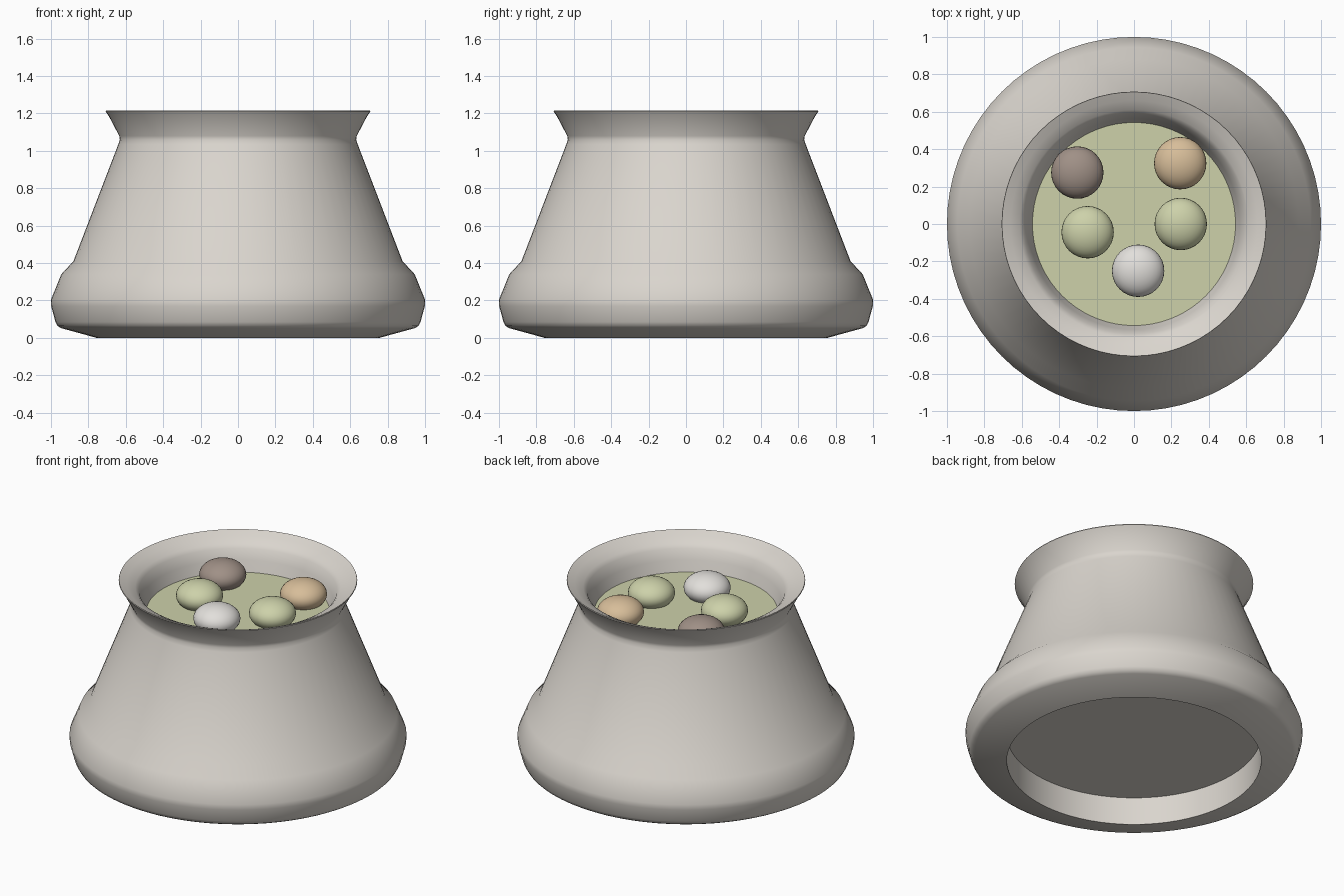
import bpy, bmesh, math

if "Cube" in bpy.data.objects:
    bpy.data.objects.remove(bpy.data.objects["Cube"])


def material(name, rgb):
    m = bpy.data.materials.new(name)
    m.diffuse_color = (*rgb, 1)
    m.use_nodes = True
    m.node_tree.nodes["Principled BSDF"].inputs["Base Color"].default_value = m.diffuse_color
    return m


stone = material("warm_grey", (0.70, 0.665, 0.615))
green = material("soup_green", (0.61, 0.64, 0.40))
brown = material("brown", (0.35, 0.28, 0.24))
tan = material("tan", (0.68, 0.51, 0.32))
white = material("off_white", (0.76, 0.74, 0.71))


def lathe(name, profile, mat, segs=72, angle=50):
    """Spin an (r, z) profile around z, bottom to top outside; r = 0 is a pole."""
    bm = bmesh.new()
    rings = []
    for r, z in profile:
        if r == 0:
            rings.append([bm.verts.new((0, 0, z))] * segs)
        else:
            rings.append([bm.verts.new((r * math.cos(2 * math.pi * i / segs),
                                        r * math.sin(2 * math.pi * i / segs), z))
                          for i in range(segs)])
    for a, b in zip(rings, rings[1:]):
        for i in range(segs):
            j = (i + 1) % segs
            bm.faces.new(list(dict.fromkeys((a[i], a[j], b[j], b[i]))))
    me = bpy.data.meshes.new(name)
    bm.to_mesh(me)
    bm.free()
    me.materials.append(mat)
    ob = bpy.data.objects.new(name, me)
    bpy.context.collection.objects.link(ob)
    bpy.ops.object.select_all(action='DESELECT')
    ob.select_set(True)
    bpy.context.view_layer.objects.active = ob
    bpy.ops.object.shade_smooth_by_angle(angle=math.radians(angle))
    return ob


# Pot: recessed underside, bulging foot, tapered body, flared rim, inner wall
lathe("pot", [
    (0, 0.182), (0.755, 0.182), (0.755, 0.0),
    (0.945, 0.052), (0.965, 0.064), (0.976, 0.085),
    (0.999, 0.17), (1.0, 0.205), (0.945, 0.34), (0.88, 0.41),
    (0.64, 1.035), (0.632, 1.06), (0.635, 1.08),
    (0.69, 1.185), (0.708, 1.211), (0.706, 1.216),
    (0.66, 1.195), (0.61, 1.168), (0.588, 1.145),
    (0.565, 1.08), (0.54, 1.0)], stone)

# Soup surface
lathe("soup", [(0.543, 1.01), (0, 1.01)], green)

# Floating dumplings: flattened balls
RX, RZ, N = 0.14, 0.09, 16
ball = [(0 if k in (0, N) else RX * math.sin(math.pi * k / N),
         -RZ * math.cos(math.pi * k / N)) for k in range(N + 1)]
for name, x, y, mat in [("brown_dumpling", -0.303, 0.275, brown),
                        ("tan_dumpling", 0.247, 0.325, tan),
                        ("green_dumpling_left", -0.248, -0.044, green),
                        ("green_dumpling_right", 0.25, 0.0, green),
                        ("white_dumpling", 0.022, -0.25, white)]:
    lathe(name, ball, mat, segs=32).location = (x, y, 1.063)
